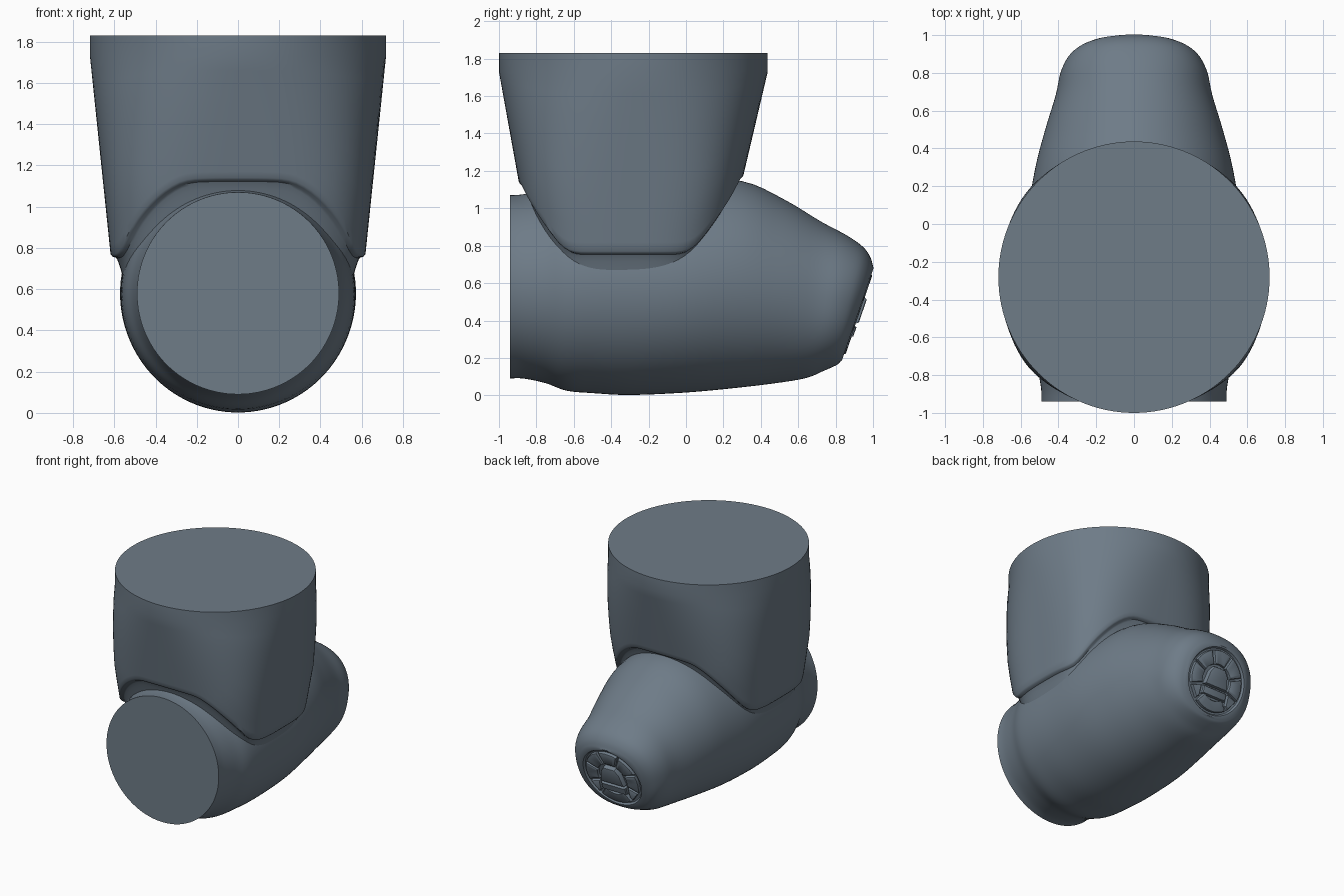
import bpy, math
from mathutils import Vector

if "Cube" in bpy.data.objects:
    bpy.data.objects.remove(bpy.data.objects["Cube"])

mat = bpy.data.materials.new("slate_blue_grey")
mat.diffuse_color = (0.156, 0.200, 0.245, 1)
mat.use_nodes = True
mat.node_tree.nodes["Principled BSDF"].inputs["Base Color"].default_value = mat.diffuse_color
N = 120


def make_object(name, verts, faces, angle=30):
    mesh = bpy.data.meshes.new(name)
    mesh.from_pydata(verts, [], faces)
    mesh.materials.append(mat)
    ob = bpy.data.objects.new(name, mesh)
    bpy.context.collection.objects.link(ob)
    bpy.ops.object.select_all(action='DESELECT')
    ob.select_set(True)
    bpy.context.view_layer.objects.active = ob
    bpy.ops.object.mode_set(mode='EDIT')
    bpy.ops.mesh.select_all(action='SELECT')
    bpy.ops.mesh.normals_make_consistent(inside=False)
    bpy.ops.object.mode_set(mode='OBJECT')
    bpy.ops.object.shade_smooth_by_angle(angle=math.radians(angle))
    return ob


def loft(name, rings, angle=30):
    """Skin a list of equal-length closed rings and cap both ends."""
    n = len(rings[0])
    verts = [p for r in rings for p in r]
    faces = [(i * n + j, i * n + (j + 1) % n, (i + 1) * n + (j + 1) % n, (i + 1) * n + j)
             for i in range(len(rings) - 1) for j in range(n)]
    faces += [tuple(range(n)), tuple(range(len(verts) - n, len(verts)))]
    return make_object(name, verts, faces, angle)


def smooth_path(keys, steps=4):
    """Catmull-Rom refinement of a list of tuples."""
    out = []
    for i in range(len(keys) - 1):
        p0, p1, p2 = keys[max(i - 1, 0)], keys[i], keys[i + 1]
        p3 = keys[min(i + 2, len(keys) - 1)]
        for s in range(steps):
            t = s / steps
            out.append(tuple(0.5 * (2 * b + (c - a) * t + (2 * a - 5 * b + 4 * c - d) * t * t
                                    + (3 * b - a - 3 * c + d) * t ** 3)
                             for a, b, c, d in zip(p0, p1, p2, p3)))
    return out + [keys[-1]]


def interp(x, pts):
    for (a, va), (b, vb) in zip(pts, pts[1:]):
        if x <= b:
            return va + (vb - va) * (x - a) / (b - a)
    return pts[-1][1]


def rounded(a, n):
    """Unit superellipse point at polar angle a (n = 2 is a circle)."""
    c, s = math.cos(a), math.sin(a)
    r = (abs(c) ** n + abs(s) ** n) ** (-1 / n)
    return r * c, r * s


# Body: tilting sections (top y, top z, bottom y, bottom z, half width, squareness)
sections = smooth_path([
    (-.94, 1.07, -.94, .09, .49, 2), (-.87, 1.075, -.87, .09, .492, 2), (-.75, 1.10, -.75, .065, .515, 2),
    (-.64, 1.13, -.64, .025, .55, 2), (-.5, 1.14, -.5, .012, .565, 2), (-.3, 1.148, -.3, .002, .57, 2),
    (0, 1.155, 0, .015, .568, 2), (.3, 1.145, .27, .04, .525, 2), (.52, 1.05, .48, .065, .47, 2),
    (.72, .93, .64, .092, .415, 2.1), (.86, .855, .73, .128, .39, 2.2), (.945, .795, .785, .152, .355, 2.3),
    (.985, .74, .812, .166, .315, 2.35), (1.0, .69, .825, .18, .275, 2.35)])

# Nose plate frame, continued as a rim and a shallow recess
C = Vector((0, .9125, .435))
U, V = Vector((1, 0, 0)), Vector((0, .175, .51)).normalized()
W = Vector((0, V.z, -V.y))


def on_nose(u, v, h):
    return C + U * u + V * v + W * h


def angles(n):
    return [2 * math.pi * j / n for j in range(n)]


rings = []
for ty, tz, by, bz, rx, sq in sections:
    rings.append([(rx * c, (ty + by) / 2 + (ty - by) / 2 * s, (tz + bz) / 2 + (tz - bz) / 2 * s)
                  for c, s in (rounded(a, sq) for a in angles(N))])
for r, h in ((.262, .006), (.25, .006), (.24, -.01), (.225, -.012)):
    rings.append([on_nose(r * math.cos(a), r * math.sin(a), h) for a in angles(N)])
loft("body", rings)

# Upper socket: round at the top, squarer below, lower edge saddled over the body
saddle = [(0, .77), (.56, .77), (.66, .79), (.75, .85), (.89, .985), (.95, 1.065), (.985, 1.12), (1.1, 1.16)]


def socket_point(a, z):
    d = max(0, 1.73 - z)
    front, back, rx = -1 + .18 * d, .437 - .235 * d, .718 - .104 * d
    c, s = rounded(a, min(3.3, 2 + 2 * d))
    return (rx * c, (front + back) / 2 + (back - front) / 2 * s, z)


def low_edge(a):
    total = 0
    for k in (-2, -1, 0, 1, 2):
        s = rounded(a + k * .03, 3.2)[1]
        total += interp(abs(s), saddle) + (.05 * s ** 6 if s > 0 else .015 * s ** 6)
    return total / 5


rings = [[socket_point(a, z) for a in angles(N)] for z in (1.83, 1.73)]
for t in (.12, .25, .4, .55, .7, .85, .95, 1):
    rings.append([socket_point(a, 1.73 + (low_edge(a) - 1.73) * t) for a in angles(N)])
# rolled lip and fillet running into the body
for dz, s in ((-.012, .985), (-.018, .955), (-.03, .945), (-.055, .93), (-.085, .915), (-.2, .86)):
    rings.append([(s * x, -.3 + s * (y + .3), z + dz) for x, y, z in
                  (socket_point(a, low_edge(a)) for a in angles(N))])
loft("upper_socket", rings, 40)


# Raised pads set in the nose recess
def pad(name, outline, height):
    outline = [Vector(p) * 1.07 for p in outline]
    mid = sum(outline, Vector((0, 0))) / len(outline)
    layers = []
    for s, h in ((1, -.03), (1, height - .012), (.94, height - .003), (.84, height)):
        layers.append([on_nose(*(mid + (p - mid) * s), h) for p in outline])
    loft(name, layers, 35)


def sector(r0, r1, a0, a1, n=8):
    arc = [math.radians(a0 + (a1 - a0) * i / n) for i in range(n + 1)]
    return ([(r1 * math.cos(a), r1 * math.sin(a)) for a in arc]
            + [(r0 * math.cos(a), r0 * math.sin(a)) for a in reversed(arc)])


for i in range(5):
    a = -22 + i * 45
    pad("rim_pad_%d" % (i + 1), sector(.115, .212, a + 2, a + 43), .012)
pad("centre_pad", [(-.095, -.045), (.095, -.045), (.075, .05), (.045, .09), (-.045, .09), (-.075, .05)], .026)
pad("lower_bar", [(-.1, -.115), (.1, -.115), (.1, -.06), (-.1, -.06)], .022)
pad("bottom_pad", sector(.135, .212, -125, -55), .014)
for s in (-1, 1):
    pad("lower_side_pad", [(s * .115, -.06), (s * .19, -.085), (s * .135, -.16), (s * .115, -.14)], .012)
